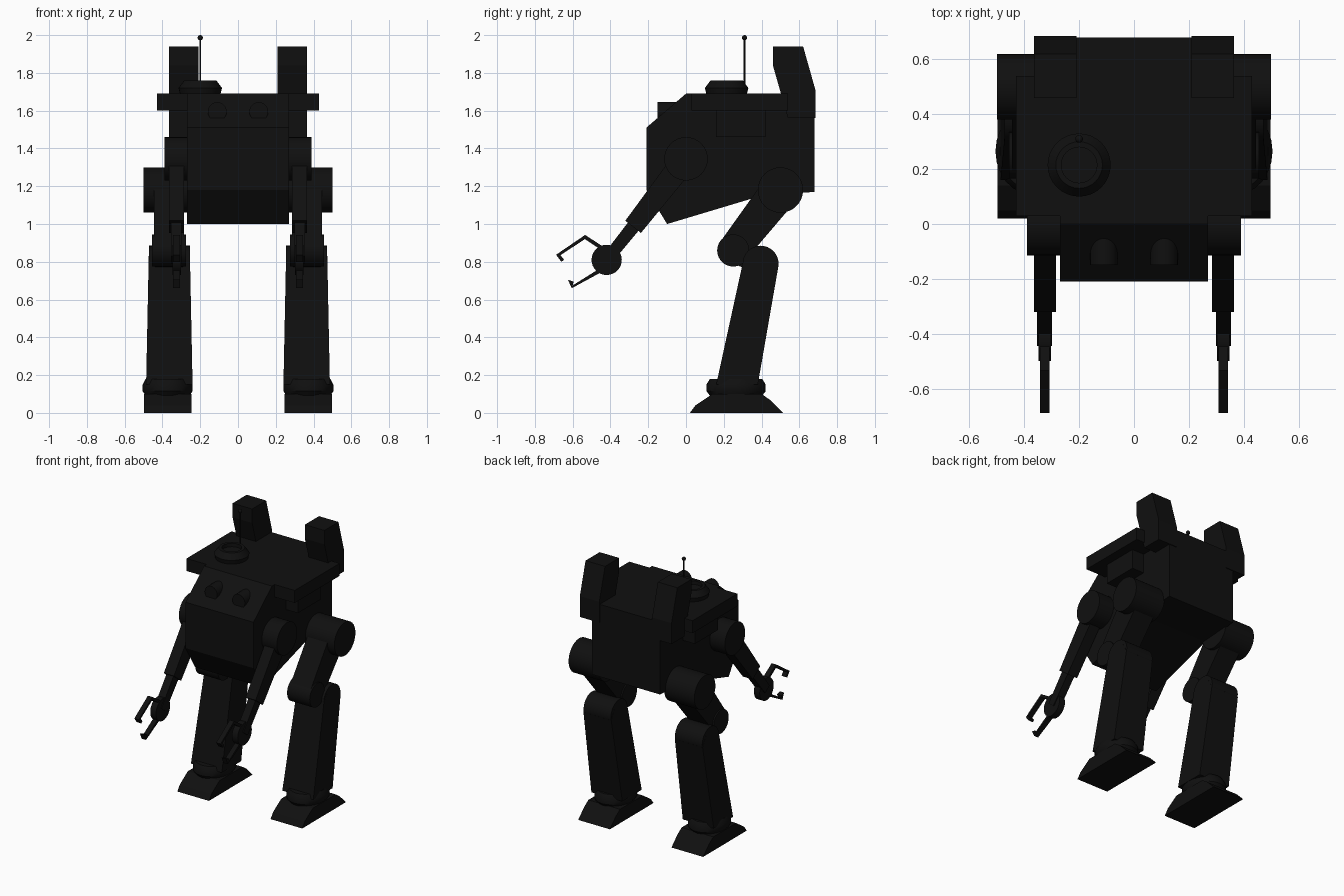
import bpy, bmesh, math
from mathutils import Vector, Matrix

if "Cube" in bpy.data.objects:
    bpy.data.objects.remove(bpy.data.objects["Cube"])

black = bpy.data.materials.new("matte_black")
black.diffuse_color = (0.005, 0.005, 0.005, 1)
black.use_nodes = True
black.node_tree.nodes["Principled BSDF"].inputs["Base Color"].default_value = black.diffuse_color


def finish(name, bm, smooth=False):
    bmesh.ops.recalc_face_normals(bm, faces=bm.faces)
    me = bpy.data.meshes.new(name)
    bm.to_mesh(me)
    bm.free()
    me.materials.append(black)
    ob = bpy.data.objects.new(name, me)
    bpy.context.collection.objects.link(ob)
    if smooth:
        bpy.ops.object.select_all(action='DESELECT')
        ob.select_set(True)
        bpy.context.view_layer.objects.active = ob
        bpy.ops.object.shade_smooth_by_angle(angle=math.radians(35))
    return ob


def prism(name, pts, x0, x1, smooth=False, shape=None):
    """Extrude a (y, z) outline from x0 to x1; shape may move vertices."""
    bm = bmesh.new()
    a = [bm.verts.new((x0, y, z)) for y, z in pts]
    b = [bm.verts.new((x1, y, z)) for y, z in pts]
    bm.faces.new(a)
    bm.faces.new(b[::-1])
    for i in range(len(pts)):
        j = (i + 1) % len(pts)
        bm.faces.new((a[i], a[j], b[j], b[i]))
    if shape:
        for v in bm.verts:
            v.co = shape(v.co)
    return finish(name, bm, smooth)


def circle(y, z, r, n=32):
    return [(y + r * math.cos(2 * math.pi * i / n), z + r * math.sin(2 * math.pi * i / n))
            for i in range(n)]


def bar(p, q, w0, w1):
    """Outline of a tapered bar between two (y, z) points."""
    p, q = Vector(p), Vector(q)
    d = (q - p).normalized()
    n = Vector((-d.y, d.x))
    return [tuple(v) for v in (p + n * w0 / 2, q + n * w1 / 2, q - n * w1 / 2, p - n * w0 / 2)]


def rect(y0, z0, y1, z1):
    return [(y0, z0), (y1, z0), (y1, z1), (y0, z1)]


def lathe(name, profile, centre, n=32, sx=1, sy=1):
    """Spin an (r, z) profile round a vertical axis."""
    bm = bmesh.new()
    rings = [[bm.verts.new((centre[0] + sx * r * math.cos(2 * math.pi * i / n),
                            centre[1] + sy * r * math.sin(2 * math.pi * i / n), z))
              for i in range(n)] for r, z in profile]
    for a, b in zip(rings, rings[1:]):
        for i in range(n):
            j = (i + 1) % n
            bm.faces.new((a[i], a[j], b[j], b[i]))
    bm.faces.new(rings[0][::-1])
    bm.faces.new(rings[-1])
    return finish(name, bm, True)


# Hull, roof slab
prism("hull", [(-.21, 1.18), (-.1, 1.0), (.4, 1.15), (.68, 1.17), (.68, 1.69),
               (0, 1.69), (-.21, 1.51)], -.27, .27)
prism("roof_slab", rect(.03, 1.6, .54, 1.69), -.43, .43)

# Roof hatch with recessed centre
lathe("hatch", [(.105, 1.68), (.115, 1.72), (.085, 1.76), (.065, 1.76), (.065, 1.735)], (-.2, .215))

# Antenna
lathe("antenna_rod", [(.005, 1.68), (.005, 1.985)], (-.2, .31), 8)
bm = bmesh.new()
bmesh.ops.create_uvsphere(bm, u_segments=12, v_segments=8, radius=.014,
                          matrix=Matrix.Translation((-.2, .31, 1.986)))
finish("antenna_tip", bm, True)


def shin_taper(s):
    """Widen the shin towards the ankle."""
    def f(co):
        t = max(0, min(1, (.88 - co.z) / .73))
        mid = .3635
        half = .108 + .015 * t
        return Vector((s * (mid + (half if abs(co.x) > mid else -half)), co.y, co.z))
    return f


for s, side in ((-1, "left"), (1, "right")):
    def part(name, pts, x0, x1, smooth=False, shape=None):
        return prism(f"{side}_{name}", pts, s * x0, s * x1, smooth, shape)

    # Headlamp on the sloping brow
    bm = bmesh.new()
    bmesh.ops.create_cone(bm, cap_ends=True, segments=24, radius1=.05, radius2=.05, depth=.17,
                          matrix=Matrix.Translation((s * .11, -.065, 1.595))
                          @ Matrix.Rotation(math.pi / 2, 4, 'X'))
    finish(f"{side}_headlamp", bm, True)

    # Rear pod and side locker
    part("pod", [(.46, 1.94), (.62, 1.94), (.685, 1.71), (.685, 1.56), (.54, 1.56), (.46, 1.84)],
         .21, .365)
    part("side_locker", rect(.16, 1.46, .42, 1.62), .26, .365)

    # Arm
    part("shoulder", circle(0, 1.345, .115), .26, .39, True)
    part("upper_arm", bar((0, 1.345), (-.28, .985), .13, .105), .285, .365)
    part("forearm", bar((-.26, 1.01), (-.42, .81), .072, .062), .298, .354)
    part("wrist", circle(-.42, .81, .08), .302, .348, True)
    part("upper_claw", [(-.43, .85), (-.535, .92), (-.665, .835), (-.645, .81), (-.66, .8),
                        (-.688, .837), (-.534, .942), (-.42, .868)], .308, .343)
    part("lower_claw", [(-.44, .775), (-.6, .675), (-.595, .695), (-.625, .705), (-.605, .66),
                        (-.43, .755)], .308, .343)

    # Leg
    part("hip", circle(.5, 1.18, .12), .26, .5, True)
    part("thigh", bar((.5, 1.18), (.25, .86), .2, .165), .285, .445)
    part("upper_knee", circle(.25, .86, .085), .275, .455, True)
    part("knee_link", bar((.25, .85), (.395, .79), .11, .11), .29, .44)
    part("lower_knee", circle(.395, .79, .095), .255, .472, True)
    part("shin", [(.16, .15), (.38, .15), (.488, .77), (.43, .87), (.36, .87), (.302, .8)],
         .255, .472, False, shin_taper(s))

    # Ankle cushion and foot
    lathe(f"{side}_ankle", [(.85, .085), (1, .115), (1, .15), (.88, .18)],
          (s * .373, .265), 24, .132, .157)
    part("foot", [(.02, 0), (.515, 0), (.45, .065), (.4, .1), (.14, .1), (.05, .04)], .245, .497)
